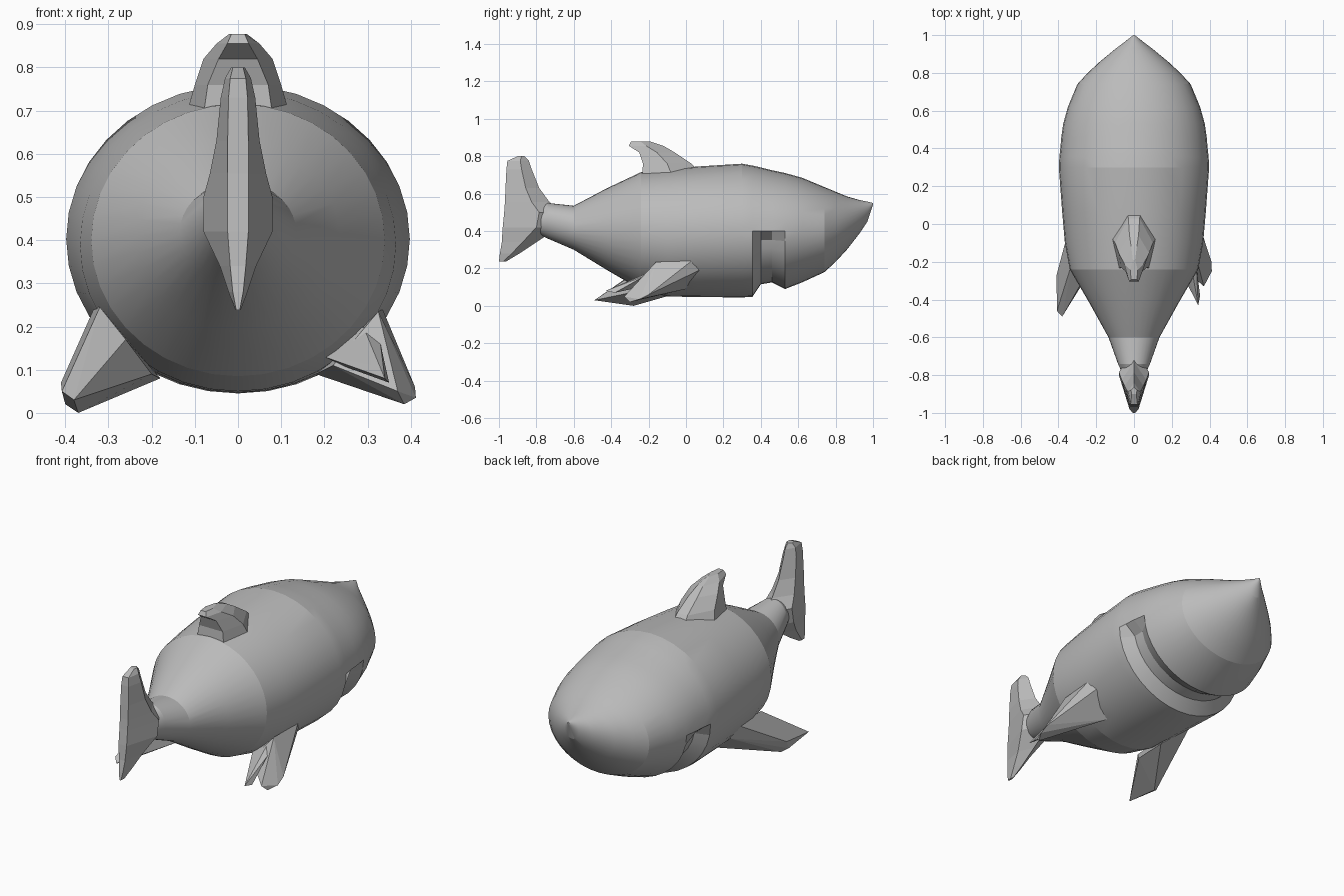
import bpy, bmesh, math
from mathutils import Vector

if "Cube" in bpy.data.objects:
    bpy.data.objects.remove(bpy.data.objects["Cube"], do_unlink=True)

grey = bpy.data.materials.new("plain grey")
grey.use_nodes = True
colour = (0.5, 0.5, 0.5, 1)
grey.diffuse_color = colour
grey.node_tree.nodes["Principled BSDF"].inputs["Base Color"].default_value = colour


def finish(name, bm, smooth=0):
    bmesh.ops.recalc_face_normals(bm, faces=bm.faces)
    mesh = bpy.data.meshes.new(name)
    bm.to_mesh(mesh)
    bm.free()
    mesh.materials.append(grey)
    obj = bpy.data.objects.new(name, mesh)
    bpy.context.collection.objects.link(obj)
    if smooth:
        bpy.ops.object.select_all(action='DESELECT')
        bpy.context.view_layer.objects.active = obj
        obj.select_set(True)
        bpy.ops.object.shade_smooth_by_angle(angle=math.radians(smooth))
    return obj


def loft(name, rings, smooth=0):
    """Skin a list of equal-length point rings and cap both ends."""
    bm = bmesh.new()
    rows = [[bm.verts.new(p) for p in ring] for ring in rings]
    n = len(rows[0])
    for a, b in zip(rows, rows[1:]):
        for i in range(n):
            j = (i + 1) % n
            bm.faces.new((a[i], a[j], b[j], b[i]))
    bm.faces.new(rows[0])
    bm.faces.new(rows[-1])
    return finish(name, bm, smooth)


def hull(name, points):
    """Faceted solid around a few points."""
    bm = bmesh.new()
    for p in points:
        bm.verts.new(p)
    out = bmesh.ops.convex_hull(bm, input=bm.verts)
    loose = [v for v in set(out["geom_interior"]) if isinstance(v, bmesh.types.BMVert)]
    bmesh.ops.delete(bm, geom=loose, context='VERTS')
    return finish(name, bm)


# Body: y, half width, bottom, top, depth of mouth groove
stations = [
    (-.86, .03, .42, .50, 0), (-.74, .085, .36, .55, 0), (-.60, .135, .30, .535, 0),
    (-.42, .235, .19, .63, 0), (-.24, .34, .085, .715, 0), (-.10, .366, .05, .73, 0),
    (.06, .38, .047, .745, 0), (.30, .398, .045, .76, 0), (.355, .395, .048, .75, 0),
    (.40, .39, .06, .74, .055), (.46, .385, .075, .725, .05), (.53, .375, .09, .71, 0),
    (.62, .35, .125, .685, 0), (.74, .30, .18, .635, 0), (.80, .245, .235, .61, 0),
    (.86, .18, .30, .585, 0), (.93, .095, .39, .565, 0), (.97, .042, .45, .557, 0),
    (1.0, .004, .54, .55, 0),
]
SIDES = 36


def body_ring(y, w, low, high, groove):
    mid, half = (low + high) / 2, (high - low) / 2
    ring = []
    for i in range(SIDES):
        a = math.tau * i / SIDES
        x, z = math.cos(a), math.sin(a)
        inset = groove if mid + half * z < .37 else 0
        ring.append((x * (w - inset), y, mid + z * (half - inset)))
    return ring


loft("body", [body_ring(*s) for s in stations], 12)


# Upright fins: z, front y, back y, half thickness, trailing half thickness
def fin_ring(z, front, back, w, edge):
    mid = front + (back - front) * .4
    return [(0, front, z), (w, mid, z), (edge, back, z), (-edge, back, z), (-w, mid, z)]


tail = [(.238, -.96, -1, .006, .004), (.28, -.89, -.995, .022, .012),
        (.34, -.80, -.985, .042, .018), (.42, -.68, -.98, .08, .024),
        (.50, -.66, -.972, .08, .024), (.555, -.73, -.968, .065, .024),
        (.63, -.785, -.965, .05, .024), (.73, -.825, -.96, .04, .022),
        (.775, -.84, -.955, .03, .018), (.80, -.865, -.90, .016, .012)]
loft("tail_fin", [fin_ring(*s) for s in tail])


# Dorsal fin: z, front y, back y, front half width, back half width
def dorsal_ring(z, front, back, w, rear):
    mid = (front + back) / 2
    return [(w * .3, front, z), (w, mid, z), (rear, back, z),
            (-rear, back, z), (-w, mid, z), (-w * .3, front, z)]


dorsal = [(.69, .09, -.235, .12, .08), (.76, .03, -.23, .10, .07),
          (.82, -.06, -.25, .08, .045), (.855, -.12, -.305, .05, .025),
          (.878, -.19, -.295, .02, .015)]
loft("dorsal_fin", [dorsal_ring(*s) for s in dorsal])

# Swept side fins
hull("left_side_fin", [(.31, .07, .19), (.335, .03, .24), (.325, -.16, .235),
                       (.18, .0, .09), (.22, -.20, .11), (.41, -.20, .06),
                       (.412, -.25, .035), (.385, -.30, .02), (.37, -.33, .05)])
hull("left_fin_rear_lobe", [(.29, -.15, .20), (.20, -.16, .13), (.24, -.2, .11),
                            (.33, -.22, .16), (.34, -.43, .08), (.35, -.38, .07),
                            (.31, -.34, .11)])
hull("right_side_fin", [(-.31, .07, .19), (-.33, .03, .25), (-.32, -.18, .245),
                        (-.18, .0, .08), (-.20, -.20, .09), (-.26, -.28, .17),
                        (-.41, -.27, .07), (-.408, -.46, .05), (-.38, -.49, .03),
                        (-.37, -.28, .0), (-.40, -.30, .02)])
